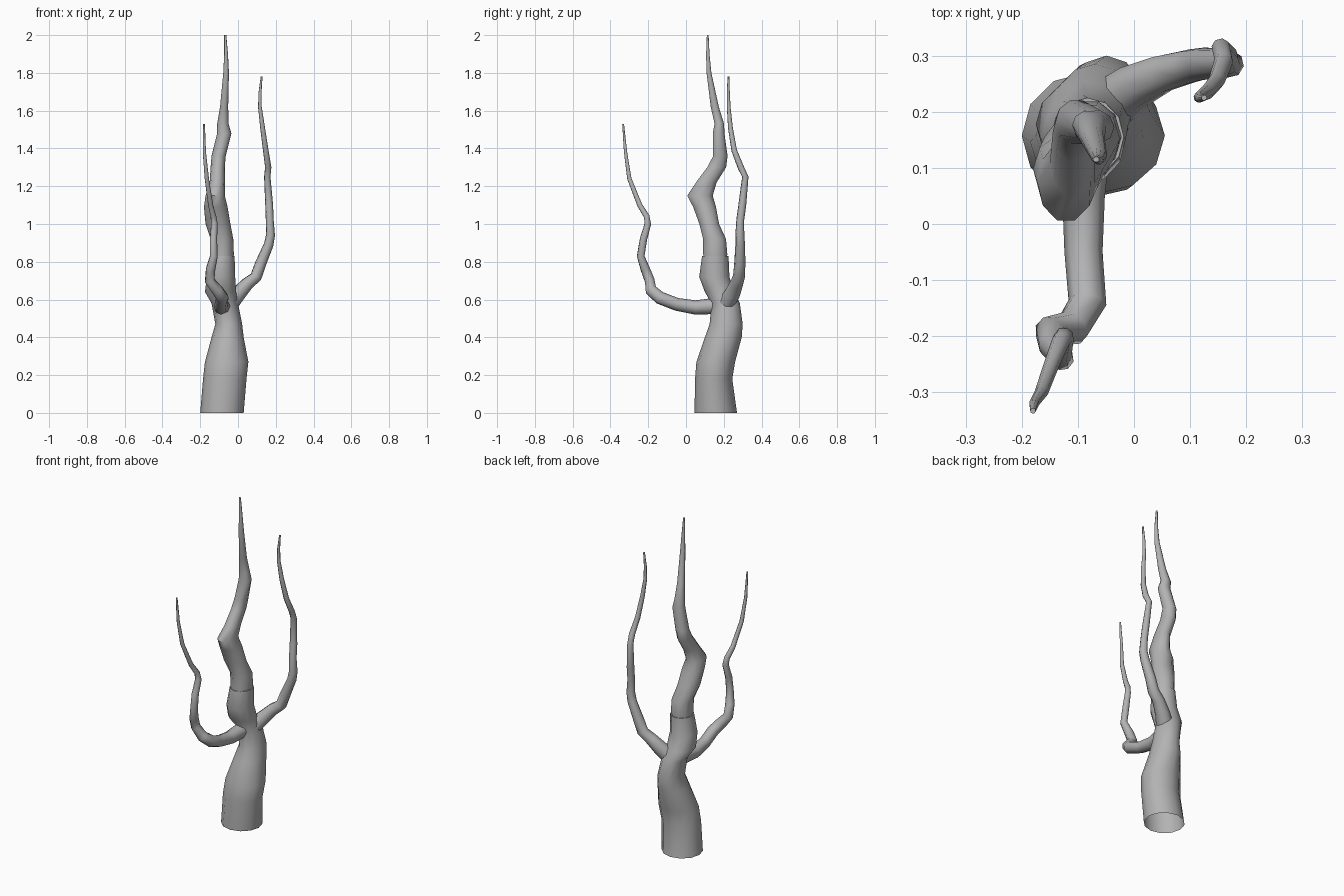
import bpy, bmesh, math
from mathutils import Vector

if "Cube" in bpy.data.objects:
    bpy.data.objects.remove(bpy.data.objects["Cube"])

bark = bpy.data.materials.new("grey_bark")
bark.diffuse_color = (0.45, 0.45, 0.45, 1)
bark.use_nodes = True
bark.node_tree.nodes["Principled BSDF"].inputs["Base Color"].default_value = (0.45, 0.45, 0.45, 1)


def skin(name, rings, cap_start, cap_end):
    """Join a list of vertex rings into one smooth tapering limb."""
    bm = bmesh.new()
    loops = [[bm.verts.new(p) for p in ring] for ring in rings]
    n = len(loops[0])
    for a, b in zip(loops, loops[1:]):
        for i in range(n):
            j = (i + 1) % n
            bm.faces.new((a[i], a[j], b[j], b[i]))
    if cap_start:
        bm.faces.new(loops[0][::-1])
    if cap_end:
        bm.faces.new(loops[-1])
    bmesh.ops.recalc_face_normals(bm, faces=bm.faces)
    mesh = bpy.data.meshes.new(name)
    bm.to_mesh(mesh)
    bm.free()
    mesh.materials.append(bark)
    obj = bpy.data.objects.new(name, mesh)
    bpy.context.collection.objects.link(obj)
    bpy.ops.object.select_all(action="DESELECT")
    obj.select_set(True)
    bpy.context.view_layer.objects.active = obj
    bpy.ops.object.shade_smooth_by_angle(angle=math.radians(50))


def trunk(name, sections, sides, cap_start, cap_end):
    """Level oval sections: height, x from, x to, y from, y to."""
    rings = []
    for z, x0, x1, y0, y1 in sections:
        rings.append([((x0 + x1) / 2 + (x1 - x0) / 2 * math.cos(math.tau * i / sides),
                       (y0 + y1) / 2 + (y1 - y0) / 2 * math.sin(math.tau * i / sides), z)
                      for i in range(sides)])
    skin(name, rings, cap_start, cap_end)


def branch(name, path, sides=8):
    """Round tube swept along points of x, y, z, radius."""
    pts = [Vector(p[:3]) for p in path]
    rings, side = [], None
    for k, p in enumerate(pts):
        t = (pts[min(k + 1, len(pts) - 1)] - pts[max(k - 1, 0)]).normalized()
        side = t.orthogonal() if side is None else side - t * side.dot(t)
        side.normalize()
        up = t.cross(side)
        rings.append([p + path[k][3] * (side * math.cos(math.tau * i / sides)
                                        + up * math.sin(math.tau * i / sides))
                      for i in range(sides)])
    skin(name, rings, True, True)


# Thick lower trunk, open at the foot
trunk("lower_trunk", [
    (0, -.20, .03, .045, .27), (.18, -.185, .045, .048, .245),
    (.27, -.175, .055, .055, .26), (.40, -.14, .03, .10, .295),
    (.47, -.12, .022, .125, .30), (.58, -.14, .0, .135, .285),
    (.64, -.175, -.01, .10, .255), (.72, -.165, -.015, .07, .23),
    (.83, -.148, -.018, .085, .225)], 12, False, True)

# Twisting upper trunk rising out of the lower one
trunk("upper_trunk", [
    (.74, -.14, -.03, .09, .21), (.84, -.142, -.022, .088, .222),
    (.92, -.145, -.025, .088, .215), (1.0, -.172, -.04, .068, .178),
    (1.09, -.18, -.055, .035, .162), (1.15, -.172, -.07, .003, .145),
    (1.22, -.15, -.07, .05, .165), (1.30, -.145, -.07, .11, .215),
    (1.36, -.14, -.065, .142, .222), (1.48, -.11, -.035, .14, .205),
    (1.53, -.11, -.05, .15, .203), (1.62, -.095, -.052, .13, .175),
    (1.80, -.078, -.048, .108, .135), (1.90, -.073, -.053, .106, .125),
    (2.0, -.073, -.062, .11, .12)], 10, True, True)

# Branch reaching forward, then up
branch("front_branch", [
    (-.08, .20, .57, .045), (-.09, .05, .558, .038), (-.09, -.05, .575, .034),
    (-.083, -.14, .61, .034), (-.11, -.185, .65, .032), (-.15, -.192, .70, .028),
    (-.145, -.215, .76, .026), (-.128, -.24, .83, .021), (-.13, -.225, .92, .02),
    (-.125, -.202, 1.0, .018), (-.13, -.208, 1.04, .016), (-.145, -.245, 1.1, .014),
    (-.165, -.30, 1.24, .012), (-.178, -.32, 1.38, .009), (-.18, -.333, 1.53, .005)])

# Branch reaching out to the left, then up
branch("left_branch", [
    (-.06, .20, .56, .05), (.0, .245, .63, .042), (.05, .268, .685, .035),
    (.095, .28, .72, .032), (.12, .285, .79, .03), (.162, .287, .89, .026),
    (.172, .285, .94, .024), (.168, .287, 1.02, .021), (.165, .298, 1.1, .021),
    (.155, .314, 1.25, .017), (.16, .29, 1.3, .017), (.147, .255, 1.39, .015),
    (.13, .235, 1.51, .013), (.116, .226, 1.62, .01), (.117, .224, 1.7, .008),
    (.125, .225, 1.78, .005)])
